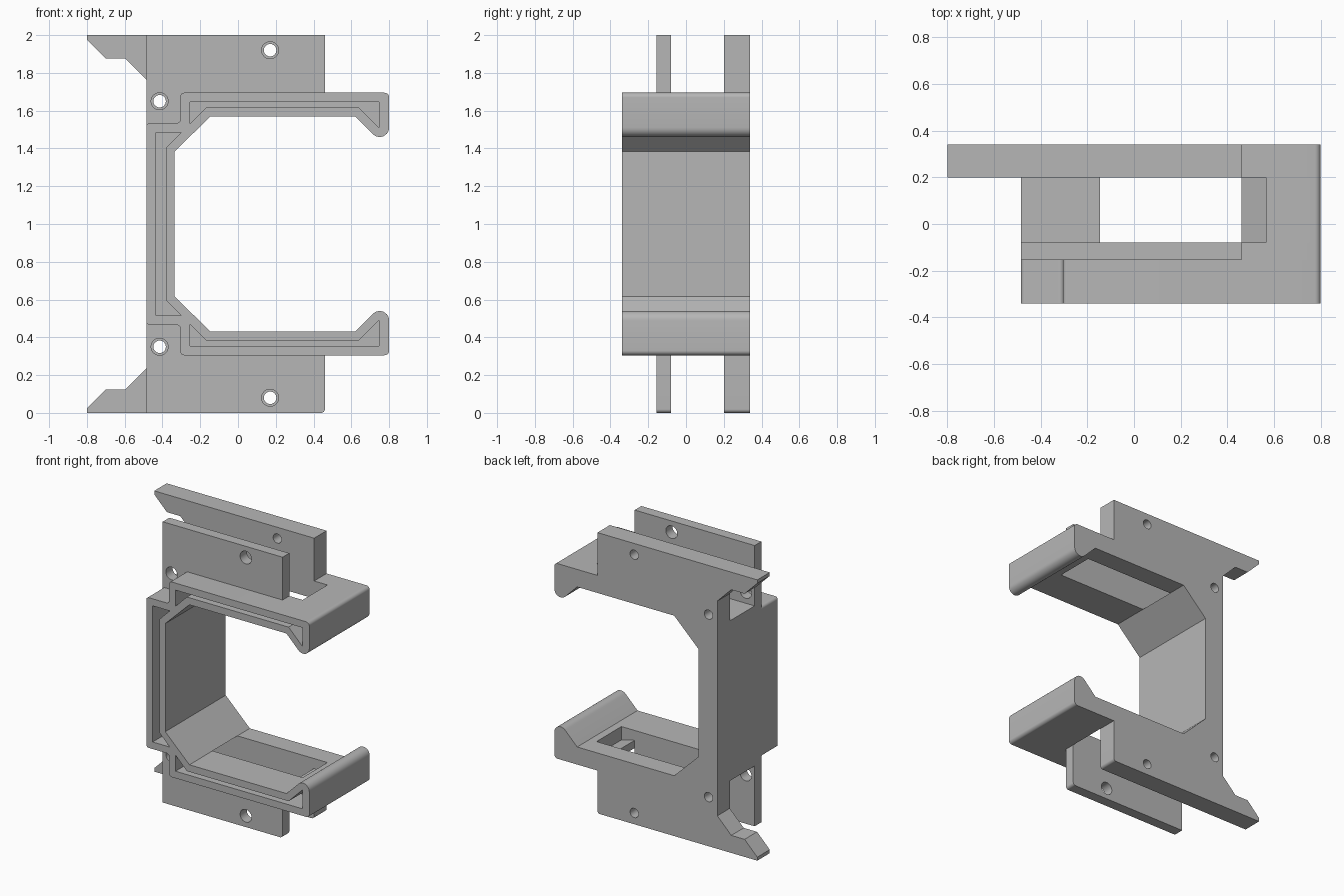
import bpy, bmesh, math
from mathutils import Vector

cube = bpy.data.objects.get("Cube")
if cube:
    bpy.data.objects.remove(cube, do_unlink=True)

grey = bpy.data.materials.new("plain_grey")
grey.use_nodes = True
grey.diffuse_color = (0.47, 0.47, 0.47, 1)
grey.node_tree.nodes["Principled BSDF"].inputs["Base Color"].default_value = (0.47, 0.47, 0.47, 1)


def flip(points):
    """Mirror a profile about the middle height, keeping the winding."""
    return [(p[0], 2 - p[1], *p[2:]) for p in reversed(points)]


def rounded(points, steps=10):
    """Turn (x, z, radius) corners into a polyline with fillets."""
    out = []
    for i, p in enumerate(points):
        c = Vector(p[:2])
        if len(p) < 3:
            out.append(c)
            continue
        a = (Vector(points[i - 1][:2]) - c).normalized()
        b = (Vector(points[(i + 1) % len(points)][:2]) - c).normalized()
        half = a.angle(b) / 2
        centre = c + (a + b).normalized() * p[2] / math.sin(half)
        reach = p[2] / math.tan(half)
        start, end = c + a * reach - centre, c + b * reach - centre
        sweep = math.pi - 2 * half
        for k in range(steps + 1):
            t = k / steps
            out.append(centre + (start * math.sin((1 - t) * sweep)
                                 + end * math.sin(t * sweep)) / math.sin(sweep))
    return out


def circle(x, z, r, n=32):
    return [(x + r * math.cos(math.tau * i / n), z + r * math.sin(math.tau * i / n))
            for i in range(n)]


def slab(name, y0, y1, *loops):
    """Extrude a profile with holes from y0 to y1."""
    curve = bpy.data.curves.new(name, 'CURVE')
    curve.dimensions = '2D'
    curve.fill_mode = 'BOTH'
    curve.extrude = (y1 - y0) / 2
    for loop in loops:
        pts = rounded(loop)
        spline = curve.splines.new('POLY')
        spline.points.add(len(pts) - 1)
        for sp, p in zip(spline.points, pts):
            sp.co = (p[0], p[1], 0, 1)
        spline.use_cyclic_u = True
    ob = bpy.data.objects.new(name, curve)
    bpy.context.collection.objects.link(ob)
    ob.rotation_euler.x = math.pi / 2
    ob.location.y = (y0 + y1) / 2
    bpy.ops.object.select_all(action='DESELECT')
    ob.select_set(True)
    bpy.context.view_layer.objects.active = ob
    bpy.ops.object.convert(target='MESH')
    ob = bpy.context.object
    bm = bmesh.new()
    bm.from_mesh(ob.data)
    bmesh.ops.remove_doubles(bm, verts=bm.verts, dist=0.0001)
    bmesh.ops.recalc_face_normals(bm, faces=bm.faces)
    bm.to_mesh(ob.data)
    bm.free()
    ob.data.materials.clear()
    ob.data.materials.append(grey)
    bpy.ops.object.shade_smooth_by_angle(angle=math.radians(30))


# Shared outlines of the upper half
step = [(-.485, 1.535, .02), (-.305, 1.535, .02), (-.305, 1.695, .02)]
lip = [(.8, 1.695, .025), (.8, 1.39, .05), (.62, 1.57)]
inner = [(-.145, 1.57), (-.335, 1.385)]
arm = lip + inner
plate_right = [(.46, 2), (.46, 1.695)]
plate_low = [(.46, .305), (.46, 0, .02)]
hook = [(-.485, 1.765), (-.595, 1.875), (-.7, 1.875), (-.8, 1.975), (-.8, 2)]


def bolt_holes(r):
    return [circle(x, z, r) for x, h in ((.17, 1.92), (-.415, 1.65)) for z in (h, 2 - h)]


# Front channel with recessed grooves
channel = step + arm
arm_groove = [(-.255, 1.53), (-.255, 1.645), (.747, 1.645), (.747, 1.51),
              (.637, 1.62), (-.165, 1.62)]
side_groove = [(-.435, 1.485), (-.3, 1.485), (-.38, 1.405)]
slab("front_channel", -.34, -.155, channel + flip(channel),
     arm_groove, flip(arm_groove), side_groove + flip(side_groove))

# Thin front plate
slab("front_plate", -.155, -.08,
     [(-.485, 2)] + plate_right + arm + flip(arm) + plate_low + [(-.485, 0)],
     *bolt_holes(.045))

# Open middle: side web and the two arm tips
web = [(-.485, 1.57)] + inner
slab("middle_web", -.08, .2, web + flip(web))
tip = [(.565, 1.695)] + lip + [(.565, 1.57)]
slab("upper_arm_tip", -.08, .2, tip)
slab("lower_arm_tip", -.08, .2, flip(tip))
slab("lower_window_ramp", -.08, .2, [(.46, .305), (.565, .305), (.565, .335), (.46, .36)])

# Thick back plate with hooks
slab("back_plate", .2, .34,
     hook + plate_right + arm + flip(arm) + plate_low + flip(hook),
     *bolt_holes(.033))
